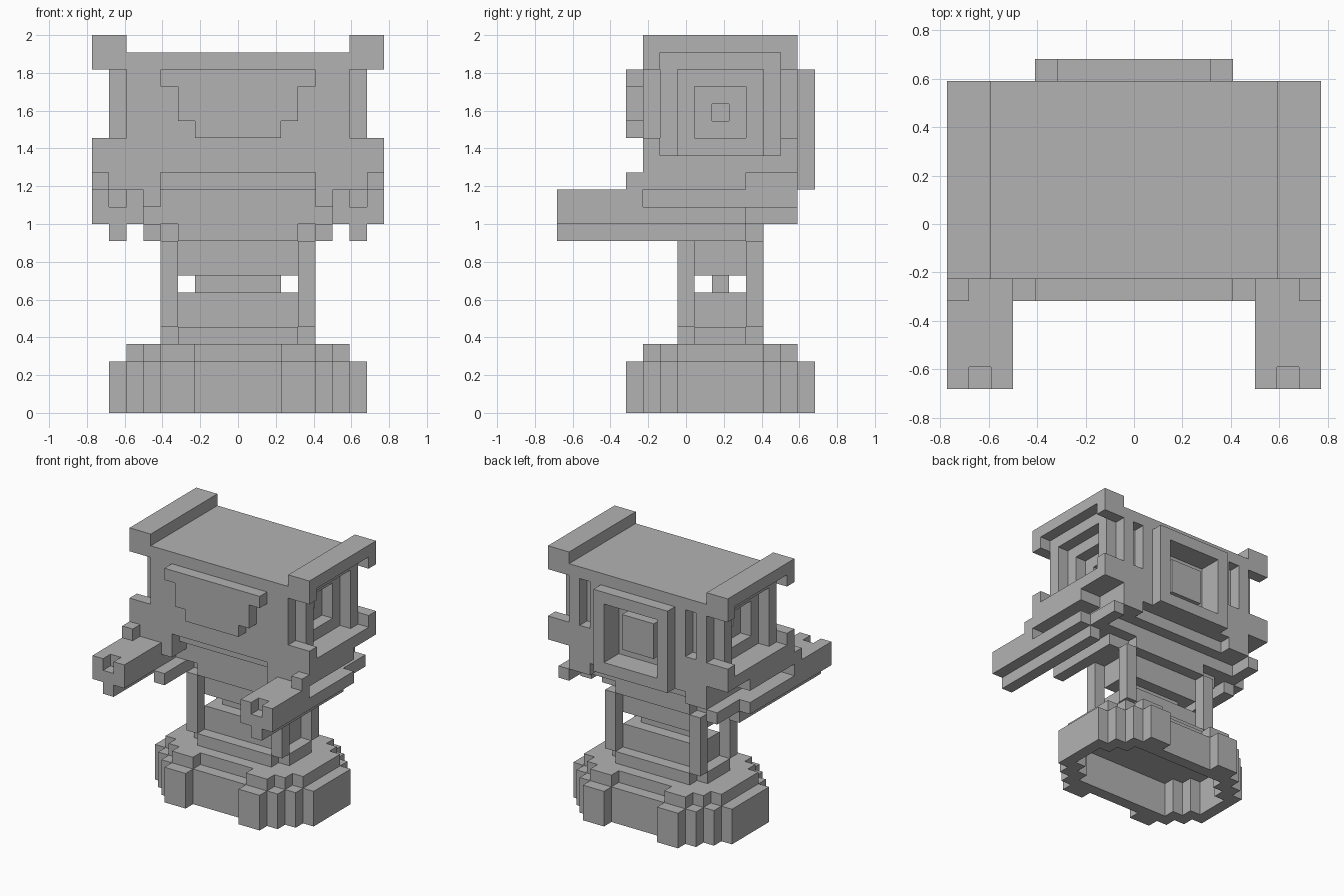
import bpy, bmesh
from mathutils import Vector

U = 2 / 22  # block size
old = bpy.data.objects.get("Cube")
if old:
    bpy.data.objects.remove(old, do_unlink=True)

stone = bpy.data.materials.new("light_grey")
stone.use_nodes = True
GREY = (0.45, 0.45, 0.45, 1)
stone.diffuse_color = GREY
stone.node_tree.nodes["Principled BSDF"].inputs["Base Color"].default_value = GREY

parts = {}


def cells(xs, ys, zs):
    """Block cells of a box given by inclusive ranges, mirrored across x."""
    return {(s * x, y, z) for s in (1, -1) for x in range(xs[0], xs[1] + 1)
            for y in range(ys[0], ys[1] + 1) for z in range(zs[0], zs[1] + 1)}


def add(part, xs, ys, zs):
    parts.setdefault(part, set()).update(cells(xs, ys, zs))


def cut(part, xs, ys, zs):
    parts[part] -= cells(xs, ys, zs)


# Base: stepped ring, hollow below, with a smaller lip on top
for x0, x1, half in ((0, 2, 4), (3, 4, 5), (5, 5, 4), (6, 6, 3), (7, 7, 2)):
    add("base", (x0, x1), (2 - half, 2 + half), (0, 2))
    if x0 < 7:
        add("base_lip", (x0, x1), (3 - half, 1 + half), (3, 3))
solid = set(parts["base"])
parts["base"] = {(x, y, z) for x, y, z in solid
                 if any((x + i, y + j, z) not in solid
                        for i in (-1, 0, 1) for j in (-1, 0, 1))}

# Neck: plinth, blocks, thin core, four posts and a collar
for name, z in (("neck_plinth", 4), ("neck_collar", 10)):
    add(name, (0, 3), (0, 4), (z, z))
    add(name, (0, 4), (1, 3), (z, z))
add("neck_lower_block", (0, 3), (1, 3), (5, 6))
add("neck_core", (0, 2), (2, 2), (7, 7))
add("neck_upper_block", (0, 3), (1, 3), (8, 9))
for y in (0, 4):
    add("neck_posts", (4, 4), (y, y), (5, 9))

# Belly, stepping outward as it rises
add("belly", (0, 6), (0, 4), (11, 12))
add("belly", (0, 6), (0, 5), (12, 12))
add("belly", (5, 6), (-2, 6), (12, 12))
add("belly", (0, 4), (-1, 6), (13, 13))
add("belly", (5, 6), (-2, 6), (13, 13))
add("belly", (7, 7), (-2, 3), (13, 13))
add("belly", (8, 8), (-3, 3), (13, 13))

# Head with stepped side openings, back window and back slits
add("head", (0, 6), (-2, 6), (14, 20))
cut("head", (6, 6), (1, 3), (16, 18))
cut("head", (5, 5), (2, 2), (17, 17))
cut("head", (0, 2), (6, 6), (14, 18))
cut("head", (5, 5), (6, 6), (16, 19))

# Side sills, caps and window frames
add("side_sills", (7, 8), (-2, 6), (14, 14))
add("side_caps", (7, 8), (-2, 6), (21, 21))
for y in (-2, 6):
    add("side_sills", (7, 8), (y, y), (15, 15))
    add("side_caps", (7, 8), (y, y), (20, 20))
add("side_frames", (7, 7), (-1, 5), (15, 20))
cut("side_frames", (7, 7), (0, 4), (15, 19))

# Back window frame and centre block
add("back_frame", (0, 3), (7, 7), (13, 19))
cut("back_frame", (0, 2), (7, 7), (14, 18))
add("back_block", (0, 1), (6, 6), (15, 17))

# Front plate narrowing downward
for x, z0, z1 in ((4, 19, 19), (3, 17, 18), (2, 16, 16)):
    add("front_plate", (0, x), (-3, -3), (z0, z1))

# Arms with notched tips, rails behind and strips below
add("arms", (6, 8), (-7, -3), (11, 12))
add("arms", (6, 6), (-2, -1), (11, 12))
cut("arms", (7, 7), (-7, -7), (12, 12))
add("arm_rails", (8, 8), (-2, 3), (11, 11))
add("arm_rails", (7, 7), (-2, 6), (11, 11))
add("arm_strips", (7, 7), (-7, 3), (10, 10))
add("belly_rods", (5, 5), (-3, 3), (10, 10))

# Build each part as the outer skin of its blocks
filled = set().union(*parts.values())
for name, blocks in parts.items():
    bm = bmesh.new()
    verts = {}
    for c in sorted(blocks):
        for axis in range(3):
            for side in (-1, 1):
                n = [0, 0, 0]
                n[axis] = side
                if tuple(c[k] + n[k] for k in range(3)) in filled:
                    continue
                a, b = (axis + 1) % 3, (axis + 2) % 3
                loop = []
                for p, q in ((-1, -1), (1, -1), (1, 1), (-1, 1)):
                    d = [0, 0, 0]
                    d[axis], d[a], d[b] = side, p, q
                    key = tuple(2 * c[k] + d[k] for k in range(3))
                    if key not in verts:
                        co = Vector(key) * U / 2
                        co.z += U / 2
                        verts[key] = bm.verts.new(co)
                    loop.append(verts[key])
                bm.faces.new(loop if side > 0 else loop[::-1])
    bmesh.ops.dissolve_limit(bm, angle_limit=0.01, verts=bm.verts[:], edges=bm.edges[:])
    mesh = bpy.data.meshes.new(name)
    bm.to_mesh(mesh)
    bm.free()
    mesh.materials.append(stone)
    bpy.context.collection.objects.link(bpy.data.objects.new(name, mesh))
